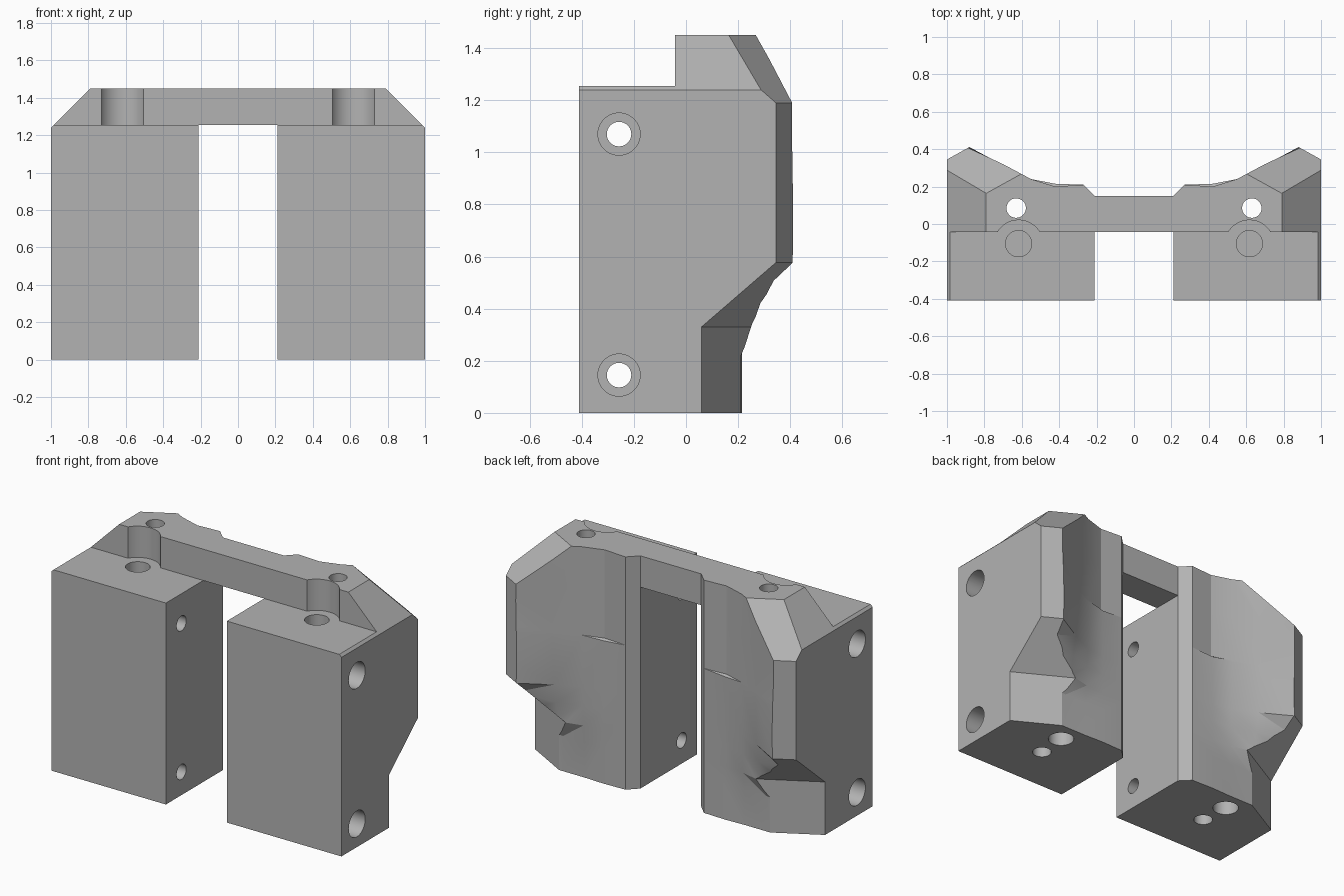
import bpy, bmesh, math
from mathutils import Matrix, Vector

old = bpy.data.objects.get("Cube")
if old:
    bpy.data.objects.remove(old, do_unlink=True)

grey = bpy.data.materials.new("plain grey")
grey.use_nodes = True
GREY = (0.45, 0.45, 0.45, 1)
grey.diffuse_color = GREY
grey.node_tree.nodes["Principled BSDF"].inputs["Base Color"].default_value = GREY


def finish(name, bm):
    bmesh.ops.recalc_face_normals(bm, faces=bm.faces)
    me = bpy.data.meshes.new(name)
    bm.to_mesh(me)
    bm.free()
    me.materials.append(grey)
    ob = bpy.data.objects.new(name, me)
    bpy.context.collection.objects.link(ob)
    return ob


def loft(name, rings):
    bm = bmesh.new()
    vs = [[bm.verts.new(p) for p in r] for r in rings]
    for a, b in zip(vs, vs[1:]):
        for i in range(len(a)):
            j = (i + 1) % len(a)
            bm.faces.new((a[i], a[j], b[j], b[i]))
    bm.faces.new(vs[0])
    bm.faces.new(vs[-1])
    bmesh.ops.triangulate(bm, faces=[f for f in bm.faces if len(f.verts) == 4])
    return finish(name, bm)


def box(name, lo, hi):
    x0, y0, z0 = lo
    x1, y1, z1 = hi
    return loft(name, [[(x0, y0, z), (x1, y0, z), (x1, y1, z), (x0, y1, z)] for z in (z0, z1)])


def rod(name, start, end, r):
    a, b = Vector(start), Vector(end)
    turn = (b - a).to_track_quat('Z', 'Y').to_matrix().to_4x4()
    bm = bmesh.new()
    bmesh.ops.create_cone(bm, cap_ends=True, segments=40, radius1=r, radius2=r,
                          depth=(b - a).length, matrix=Matrix.Translation((a + b) / 2) @ turn)
    return finish(name, bm)


helpers = []


def combine(body, other, op):
    m = body.modifiers.new(other.name, 'BOOLEAN')
    m.operation, m.solver, m.object = op, 'EXACT', other
    other.hide_render = True
    helpers.append(other)


# Side block, with a sculpted back surface given as depths per height
COLS = (0.27, 0.42, 0.55, 0.70, 1.0)
BACK = [
    (0.00, (0.21, 0.215, 0.21, 0.21, 0.21)),
    (0.22, (0.21, 0.215, 0.21, 0.21, 0.22)),
    (0.33, (0.21, 0.215, 0.225, 0.26, 0.30)),
    (0.455, (0.21, 0.215, 0.23, 0.28, 0.36)),
    (0.575, (0.21, 0.215, 0.235, 0.305, 0.475)),
    (0.89, (0.21, 0.215, 0.24, 0.315, 0.47)),
    (0.90, (0.21, 0.20, 0.24, 0.315, 0.47)),
    (1.19, (0.21, 0.20, 0.24, 0.32, 0.46)),
    (1.45, (0.21, 0.20, 0.24, 0.32, 0.46)),
]
body = loft("twin_block_bracket", [
    [(1, -0.41, z), (0.21, -0.41, z), (0.21, 0.15, z)] + [(x, y, z) for x, y in zip(COLS, ys)]
    for z, ys in BACK])

# Slanted rear corner: a stepped profile swept diagonally
out, along = Vector((0.484, 0.875, 0)), Vector((-0.875, 0.484, 0))
PROFILE = [(-2, -0.1), (0.536, -0.1), (0.536, 0.33), (0.786, 0.577),
           (0.786, 1.19), (0.476, 1.5), (-2, 1.5)]
corner = loft("corner_shape", [
    [out * d + along * s + Vector((0, 0, z)) for d, z in PROFILE] for s in (-3, 3)])
combine(body, corner, 'INTERSECT')

# Sloped outer shoulder
combine(body, loft("shoulder_cutter", [
    [(0.64, y, 1.60), (1.04, y, 1.20), (1.04, y, 1.60)] for y in (-0.6, 0.6)]), 'DIFFERENCE')

# Front ledge and the round relief behind it
combine(body, box("ledge_cutter", (0.1, -0.6, 1.255), (1.2, -0.042, 1.6)), 'DIFFERENCE')
combine(body, rod("relief_cutter", (0.617, -0.11, 1.255), (0.617, -0.11, 1.6), 0.131), 'DIFFERENCE')

# Vertical holes, one blind pair in front and one stepped through hole behind
for name, x, y, z0, z1, r in (
        ("front_top_hole", 0.617, -0.105, 0.95, 1.4, 0.07),
        ("front_bottom_hole", 0.617, -0.105, -0.1, 0.3, 0.055),
        ("rear_hole", 0.63, 0.085, -0.1, 1.6, 0.052),
        ("rear_counterbore", 0.63, 0.085, -0.1, 0.2, 0.075)):
    combine(body, rod(name, (x, y, z0), (x, y, z1), r), 'DIFFERENCE')

# Cross holes with outer counterbores
for z in (0.145, 1.07):
    combine(body, rod("cross_hole", (0.1, -0.257, z), (1.1, -0.257, z), 0.047), 'DIFFERENCE')
    combine(body, rod("cross_counterbore", (0.88, -0.257, z), (1.1, -0.257, z), 0.081), 'DIFFERENCE')

# Bridge joining both blocks
combine(body, box("bridge", (-0.1, -0.042, 1.255), (0.25, 0.15, 1.45)), 'UNION')

# Mirror to the other side
m = body.modifiers.new("mirror", 'MIRROR')
m.use_bisect_axis[0] = True

# Bake the shape and drop the helpers
bpy.context.view_layer.update()
graph = bpy.context.evaluated_depsgraph_get()
baked = bpy.data.meshes.new_from_object(body.evaluated_get(graph))
body.modifiers.clear()
body.data = baked
for h in helpers:
    bpy.data.objects.remove(h, do_unlink=True)

bpy.ops.object.select_all(action='DESELECT')
body.select_set(True)
bpy.context.view_layer.objects.active = body
bpy.ops.object.shade_smooth_by_angle(angle=math.radians(20))
